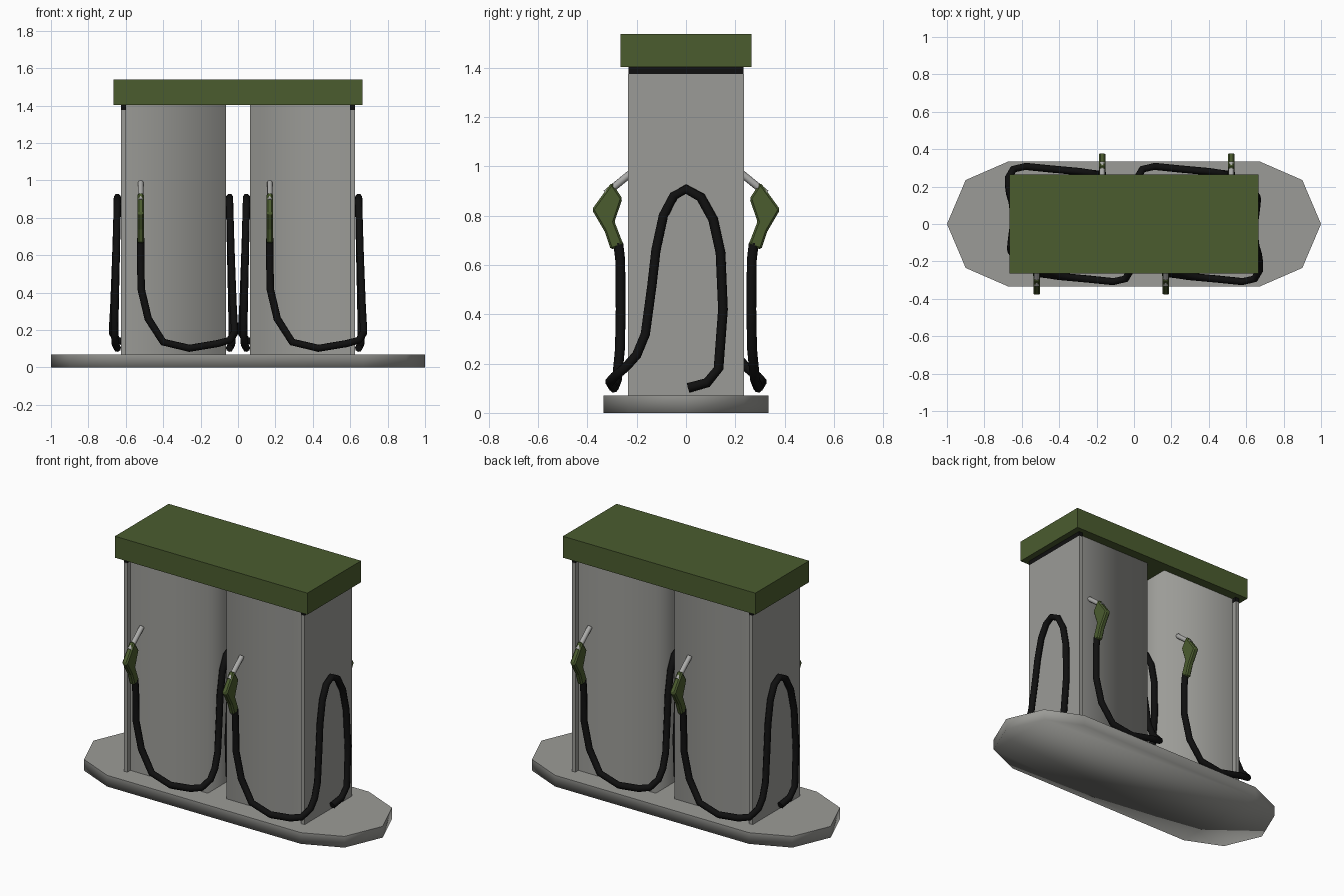
import bpy, bmesh, math
from mathutils import Vector, Matrix

if "Cube" in bpy.data.objects:
    bpy.data.objects.remove(bpy.data.objects["Cube"])


def material(name, rgb):
    m = bpy.data.materials.new(name)
    m.diffuse_color = (*rgb, 1)
    m.use_nodes = True
    m.node_tree.nodes["Principled BSDF"].inputs["Base Color"].default_value = m.diffuse_color
    return m


GREY = material("grey_panel", (0.33, 0.33, 0.31))
GREEN = material("dark_green", (0.07, 0.107, 0.028))
BLACK = material("black_rubber", (0.005, 0.005, 0.005))
SILVER = material("silver_metal", (0.40, 0.40, 0.39))


def finish(name, bm, mat, smooth=False, sharp=None):
    bmesh.ops.recalc_face_normals(bm, faces=bm.faces)
    for f in bm.faces:
        f.smooth = smooth
    if sharp:
        for e in bm.edges:
            e.smooth = not sharp(e)
    me = bpy.data.meshes.new(name)
    bm.to_mesh(me)
    bm.free()
    me.materials.append(mat)
    ob = bpy.data.objects.new(name, me)
    bpy.context.collection.objects.link(ob)
    return ob


def box(name, lo, hi, mat, smooth=False, sharp=None):
    bm = bmesh.new()
    bmesh.ops.create_cube(bm, size=1)
    for v in bm.verts:
        v.co = Vector([lo[i] + (v.co[i] + 0.5) * (hi[i] - lo[i]) for i in range(3)])
    return finish(name, bm, mat, smooth, sharp)


def prism(name, outline, offset, mat, smooth=False, sharp=None):
    bm = bmesh.new()
    face = bm.faces.new([bm.verts.new(p) for p in outline])
    ext = bmesh.ops.extrude_face_region(bm, geom=[face])
    # extrusion keeps the first face as the other cap
    for g in ext["geom"]:
        if isinstance(g, bmesh.types.BMVert):
            g.co += Vector(offset)
    return finish(name, bm, mat, smooth, sharp)


def tube(name, pts, radius, sides, mat, turn):
    # sweep a ring along the path, carrying its frame from point to point
    pts = [Vector(p) for p in pts]
    bm = bmesh.new()
    rings, normal = [], None
    for i, p in enumerate(pts):
        t = (pts[min(i + 1, len(pts) - 1)] - pts[max(i - 1, 0)]).normalized()
        if normal is None:
            normal = t.orthogonal()
        normal = (normal - t * normal.dot(t)).normalized()
        side = t.cross(normal)
        rings.append([bm.verts.new(p + radius * (normal * math.cos(a) + side * math.sin(a)))
                      for a in (2 * math.pi * k / sides for k in range(sides))])
    for a, b in zip(rings, rings[1:]):
        for k in range(sides):
            j = (k + 1) % sides
            bm.faces.new((a[k], a[j], b[j], b[k]))
    bm.faces.new(rings[0])
    bm.faces.new(rings[-1])
    bm.transform(turn)
    return finish(name, bm, mat, True, lambda e: any(len(f.verts) == sides and sides > 4 for f in e.link_faces))


# island base
quarter = [(1.0, 0), (0.9, 0.235), (0.67, 0.335)]
half = quarter + [(-x, y) for x, y in reversed(quarter)]
outline = half + [(-x, -y) for x, y in half[1:-1]]
prism("island_base", [(x, y, 0) for x, y in outline], (0, 0, 0.07), GREY, True,
      lambda e: all(v.co.z > 0.05 for v in e.verts))

# two cabinets with outer side panels and dark top trim
for s, side in ((-1, "left"), (1, "right")):
    def span(a, b):
        return sorted((s * a, s * b))
    x0, x1 = span(0.065, 0.60)
    box(side + "_cabinet", (x0, -0.205, 0.06), (x1, 0.205, 1.41), GREY, True,
        lambda e: not (abs(e.verts[0].co.z - e.verts[1].co.z) > 0.5 and abs(e.verts[0].co.x) < 0.1))
    x0, x1 = span(0.60, 0.625)
    box(side + "_side_panel", (x0, -0.235, 0.06), (x1, 0.235, 1.375), GREY)
    box(side + "_top_trim", (x0, -0.233, 1.375), (x1, 0.233, 1.41), BLACK)

# header across the top
box("header", (-0.665, -0.265, 1.404), (0.665, 0.265, 1.538), GREEN)

# hose path, nozzle hanging at x = 0.17 on the front of the right cabinet
hose = [(0.17, -0.275, 0.69), (0.17, -0.267, 0.62), (0.172, -0.265, 0.42), (0.21, -0.268, 0.26),
        (0.29, -0.28, 0.135), (0.43, -0.293, 0.102), (0.58, -0.308, 0.127), (0.645, -0.293, 0.145),
        (0.672, -0.245, 0.185), (0.67, -0.2, 0.235), (0.665, -0.165, 0.32), (0.657, -0.138, 0.52),
        (0.652, -0.122, 0.66), (0.648, -0.092, 0.8), (0.645, -0.05, 0.88), (0.645, 0.0, 0.908),
        (0.645, 0.06, 0.875), (0.647, 0.11, 0.785), (0.65, 0.14, 0.65), (0.655, 0.15, 0.42),
        (0.66, 0.132, 0.18), (0.655, 0.085, 0.122), (0.645, 0.01, 0.102)]
# nozzle side profile (y, z)
grip = [(-0.302, 0.935), (-0.258, 0.87), (-0.29, 0.776), (-0.253, 0.68),
        (-0.305, 0.662), (-0.33, 0.736), (-0.382, 0.825)]

for shift, cab in ((-0.69, "a"), (0, "b")):
    for angle, face in ((0, "front"), (math.pi, "back")):
        turn = Matrix.Rotation(angle, 4, 'Z') @ Matrix.Translation((shift, 0, 0))
        tag = face + "_" + cab
        tube("hose_" + tag, hose, 0.02, 8, BLACK, turn)
        tube("spout_" + tag, [(0.17, -0.325, 0.89), (0.17, -0.205, 0.988)], 0.015, 8, SILVER, turn)
        g = prism("nozzle_grip_" + tag, [(0.152, y, z) for y, z in grip], (0.036, 0, 0), GREEN)
        g.data.transform(turn)
        bev = g.modifiers.new("soft_edges", 'BEVEL')
        bev.width = 0.008
        bev.segments = 1
